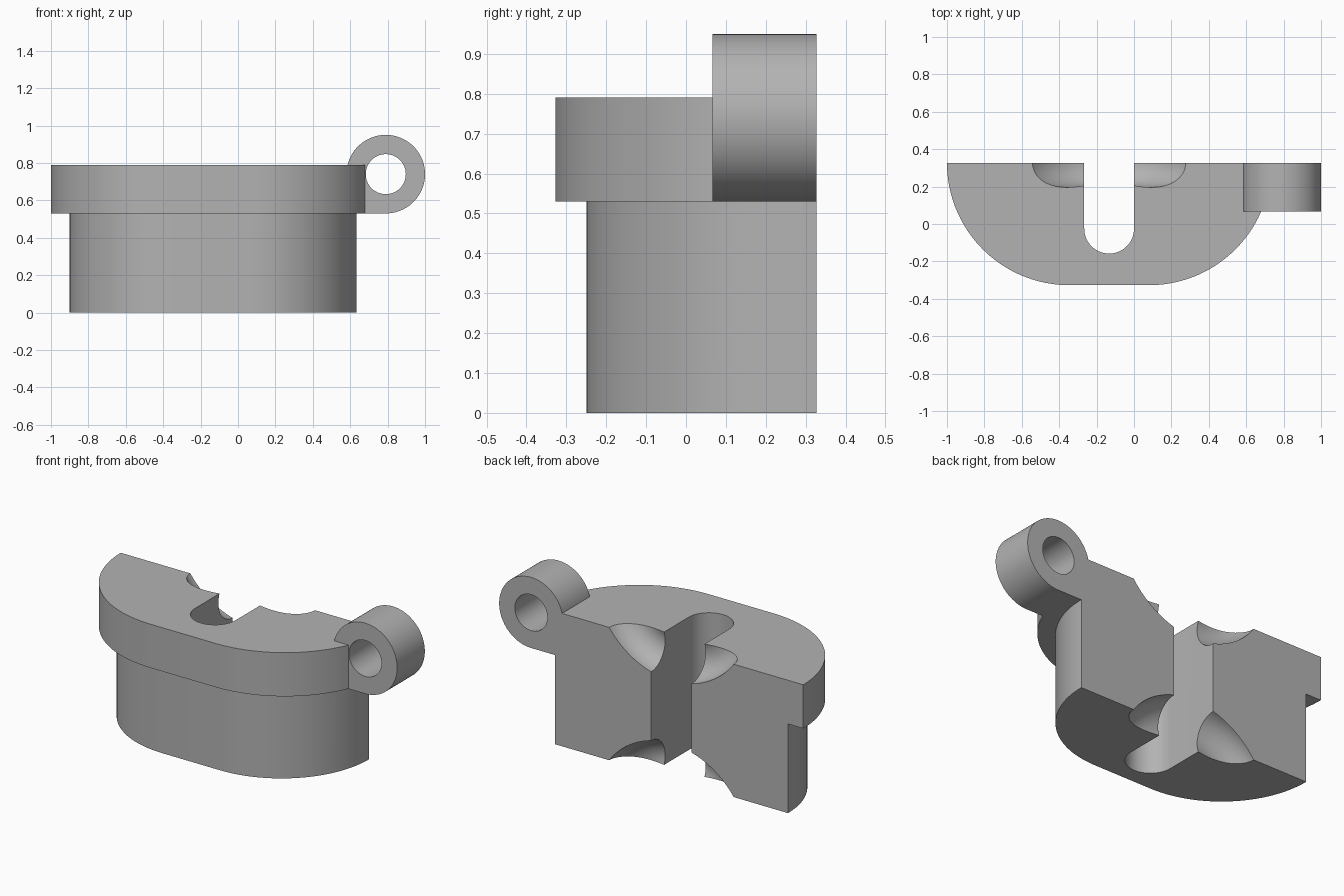
import bpy, bmesh
from math import sin, cos, pi, radians
from mathutils import Vector, Matrix

MID = -0.133      # centre line of the clamp body
BACK = 0.327      # flat rear face
TOP, STEP = 0.79, 0.53

if "Cube" in bpy.data.objects:
    bpy.data.objects.remove(bpy.data.objects["Cube"], do_unlink=True)

grey = bpy.data.materials.new("plain grey")
grey.use_nodes = True
colour = (0.45, 0.45, 0.45, 1)
grey.diffuse_color = colour
grey.node_tree.nodes["Principled BSDF"].inputs["Base Color"].default_value = colour


def make_object(name, bm):
    bmesh.ops.recalc_face_normals(bm, faces=bm.faces[:])
    mesh = bpy.data.meshes.new(name)
    bm.to_mesh(mesh)
    bm.free()
    mesh.materials.append(grey)
    obj = bpy.data.objects.new(name, mesh)
    bpy.context.collection.objects.link(obj)
    return obj


def extrude(name, points, direction):
    bm = bmesh.new()
    face = bm.faces.new([bm.verts.new(p) for p in points])
    result = bmesh.ops.extrude_face_region(bm, geom=[face])
    verts = [g for g in result["geom"] if isinstance(g, bmesh.types.BMVert)]
    bmesh.ops.translate(bm, verts=verts, vec=Vector(direction))
    if not face.is_valid or len(face.link_loops if hasattr(face, "link_loops") else face.loops) == 0:
        bm.faces.new([bm.verts[i] for i in range(len(points))])
    return make_object(name, bm)


def arc(cx, cy, radius, start, end, steps=40):
    angles = [radians(start + (end - start) * i / steps) for i in range(steps + 1)]
    return [(cx + radius * cos(a), cy + radius * sin(a)) for a in angles]


def half_stadium(name, radius, straight, z0, z1):
    # Two quarter arcs joined by a flat front, extended past the rear face
    outline = [(MID - straight - radius, 0.45)]
    outline += arc(MID - straight, BACK, radius, 180, 270)
    outline += arc(MID + straight, BACK, radius, 270, 360)
    outline += [(MID + straight + radius, 0.45)]
    return extrude(name, [(x, y, z0) for x, y in outline], (0, 0, z1 - z0))


def torus(name, z, major, minor, rings=96, sides=48):
    # Ring lying in the rear plane, its axis along y
    bm = bmesh.new()
    grid = []
    for i in range(rings):
        a = 2 * pi * i / rings
        row = []
        for j in range(sides):
            b = 2 * pi * j / sides
            r = major + minor * cos(b)
            row.append(bm.verts.new((MID + r * cos(a), BACK + minor * sin(b), z + r * sin(a))))
        grid.append(row)
    for i in range(rings):
        for j in range(sides):
            k, l = (i + 1) % rings, (j + 1) % sides
            bm.faces.new((grid[i][j], grid[k][j], grid[k][l], grid[i][l]))
    return make_object(name, bm)


def combine(target, other, operation):
    other.hide_render = True
    mod = target.modifiers.new(operation.title(), "BOOLEAN")
    mod.operation, mod.solver, mod.object = operation, "EXACT", other
    bpy.context.view_layer.objects.active = target
    bpy.ops.object.modifier_apply(modifier=mod.name)
    bpy.data.objects.remove(other, do_unlink=True)


# Narrow body and the wider flange above it
clamp = half_stadium("clamp_half", 0.577, 0.19, 0, STEP + 0.1)
combine(clamp, half_stadium("flange", 0.654, 0.213, STEP, TOP), "UNION")

# Hinge lug with a square web under its inner side
hx, hz, hr, front = 0.79, 0.74, 0.21, 0.067
lug = [(hx - hr, STEP)] + arc(hx, hz, hr, -90, 180, 72)
combine(clamp, extrude("lug", [(x, front, z) for x, z in lug], (0, 0.45, 0)), "UNION")

# Pin hole through the lug
hole = arc(hx, hz, 0.107, 0, 355, 71)
combine(clamp, extrude("pin_hole", [(x, -0.2, z) for x, z in hole], (0, 1, 0)), "DIFFERENCE")

# Round-ended slot through the full height
slot = [(MID - 0.133, 0.7)] + arc(MID, -0.025, 0.133, 180, 360) + [(MID + 0.133, 0.7)]
combine(clamp, extrude("slot", [(x, y, -0.2) for x, y in slot], (0, 0, 1.5)), "DIFFERENCE")

# Curved scoops at the top and bottom of the slot
for z in (TOP + 0.3, -0.3):
    combine(clamp, torus("scoop", z, 0.377, 0.131), "DIFFERENCE")

# Trim everything to the flat rear face
trim = [(-2, BACK, -1), (2, BACK, -1), (2, BACK, 2), (-2, BACK, 2)]
combine(clamp, extrude("rear_trim", trim, (0, 1, 0)), "DIFFERENCE")

bpy.ops.object.select_all(action="DESELECT")
clamp.select_set(True)
bpy.context.view_layer.objects.active = clamp
bpy.ops.object.shade_smooth_by_angle(angle=radians(30))
